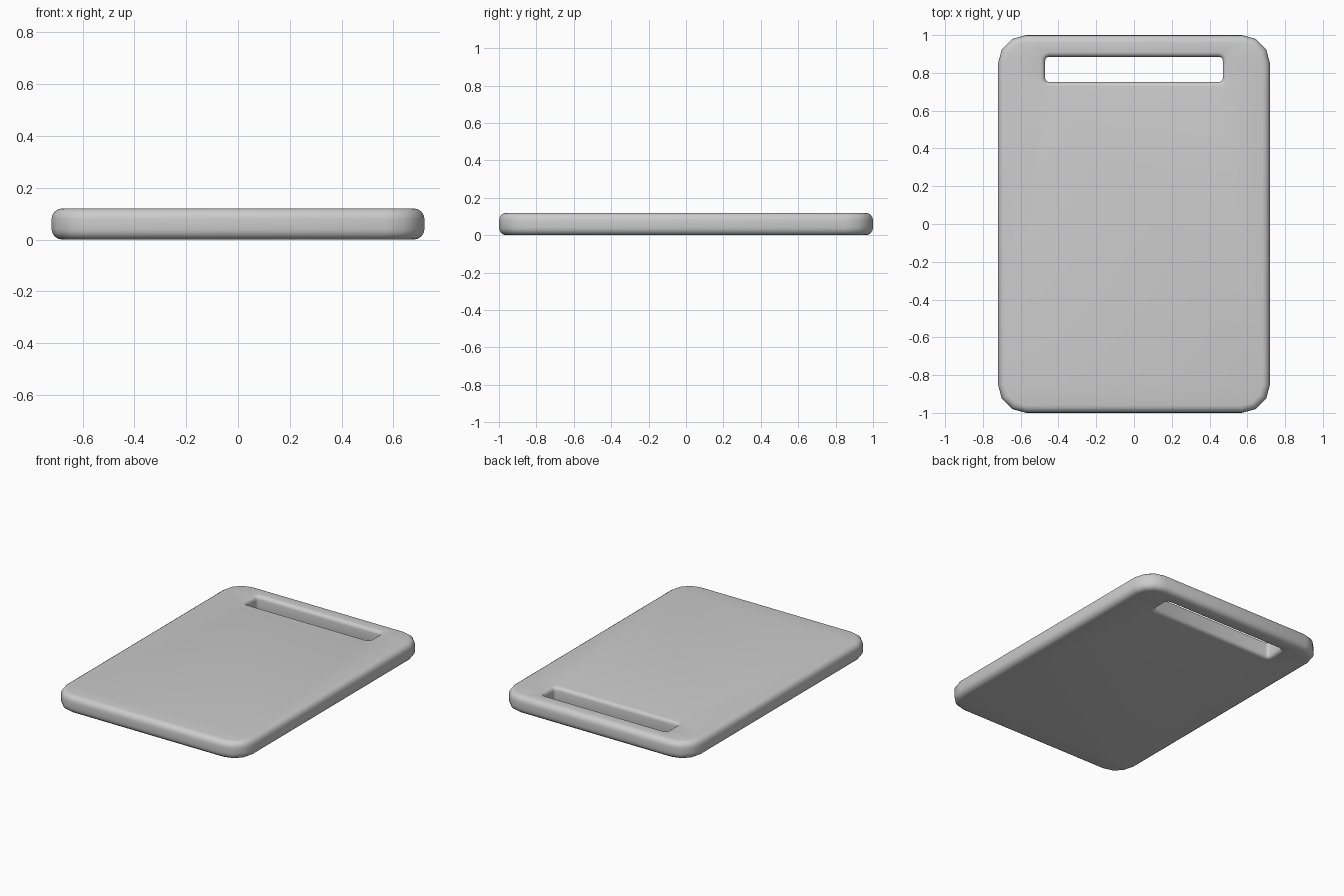
import bpy, bmesh
from math import sin, cos, pi

if "Cube" in bpy.data.objects:
    bpy.data.objects.remove(bpy.data.objects["Cube"])

H = 0.12  # board thickness


def outline(x0, x1, y0, y1, r, z, steps=3):
    """Rounded rectangle points at height z."""
    pts = []
    corners = [(x1 - r, y1 - r), (x0 + r, y1 - r), (x0 + r, y0 + r), (x1 - r, y0 + r)]
    for i, (cx, cy) in enumerate(corners):
        for k in range(steps + 1):
            a = pi / 2 * (i + k / steps)
            pts.append((cx + r * cos(a), cy + r * sin(a), z))
    return pts


def wall(bm, rect, r, bevel, sign, steps=4):
    """Vertical wall with rounded rims; sign -1 narrows at the rims, +1 widens."""
    x0, x1, y0, y1 = rect
    arc = [(bevel * (1 - sin(pi / 2 * k / steps)), bevel * (1 - cos(pi / 2 * k / steps)))
           for k in range(steps + 1)]
    profile = arc and [(bevel - bb, z) for bb, z in [(bevel - i, z) for i, z in arc]]
    profile += [(i, H - z) for i, z in reversed(arc)]
    rings = []
    for inset, z in profile:
        d = sign * inset
        rings.append([bm.verts.new(p) for p in
                      outline(x0 - d, x1 + d, y0 - d, y1 + d, r + d, z)])
    for a, b in zip(rings, rings[1:]):
        for i in range(len(a)):
            j = (i + 1) % len(a)
            bm.faces.new((a[i], a[j], b[j], b[i]))
    return rings[0], rings[-1]


def ring_edges(bm, ring):
    return [bm.edges.get((ring[i - 1], ring[i])) for i in range(len(ring))]


bm = bmesh.new()
# Outer rim and handle slot
outer = wall(bm, (-0.72, 0.72, -1, 1), 0.15, 0.04, -1)
slot = wall(bm, (-0.47, 0.47, 0.752, 0.885), 0.02, 0.025, 1)

# Bottom and top faces, filled around the slot
for o, s in zip(outer, slot):
    bmesh.ops.triangle_fill(bm, use_beauty=True,
                            edges=ring_edges(bm, o) + ring_edges(bm, s))
bmesh.ops.recalc_face_normals(bm, faces=bm.faces)

mesh = bpy.data.meshes.new("cutting_board")
bm.to_mesh(mesh)
bm.free()
board = bpy.data.objects.new("cutting_board", mesh)
bpy.context.collection.objects.link(board)
bpy.context.view_layer.objects.active = board
board.select_set(True)
bpy.ops.object.shade_smooth_by_angle(angle=pi / 4)
